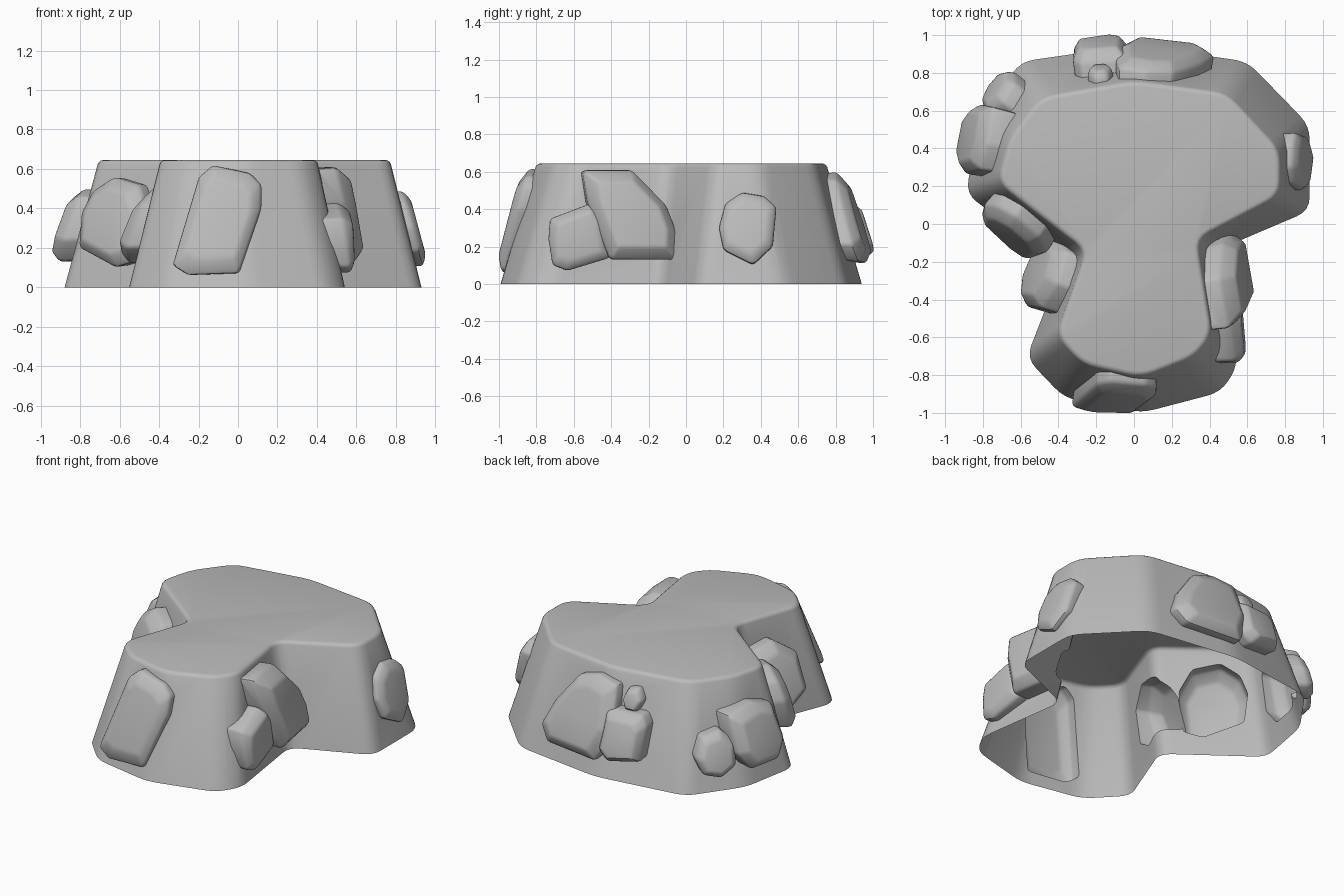
import bpy
import bmesh
import math
from mathutils import Vector

cube = bpy.data.objects.get("Cube")
if cube:
    bpy.data.objects.remove(cube, do_unlink=True)

HEIGHT = 0.645
LEAN = 0.27        # how far the wall leans back per unit of height
MID = 0.32         # height at which rock anchors touch the wall

stone = bpy.data.materials.new("grey_stone")
stone.use_nodes = True
stone.diffuse_color = (0.5, 0.5, 0.5, 1)
shader = stone.node_tree.nodes["Principled BSDF"]
shader.inputs["Base Color"].default_value = stone.diffuse_color
shader.inputs["Roughness"].default_value = 0.8

scene_collection = bpy.context.collection
rocks = bpy.data.collections.new("rocks")
scene_collection.children.link(rocks)


def make(name, bm, collection):
    """Turn a bmesh into a stone object."""
    mesh = bpy.data.meshes.new(name)
    bm.to_mesh(mesh)
    bm.free()
    mesh.materials.append(stone)
    obj = bpy.data.objects.new(name, mesh)
    collection.objects.link(obj)
    return obj


def rounded(corners, radius, steps=5):
    """Outline whose corners are replaced by short curves."""
    pts = [Vector(c) for c in corners]
    out = []
    for i, p in enumerate(pts):
        ends = []
        for q in (pts[i - 1], pts[(i + 1) % len(pts)]):
            d = q - p
            ends.append(p + d.normalized() * min(radius, 0.42 * d.length))
        for k in range(steps):
            t = k / (steps - 1)
            out.append(ends[0] * (1 - t) ** 2 + p * 2 * t * (1 - t) + ends[1] * t ** 2)
    return out


def bridge(bm, low, high):
    n = len(low)
    for i in range(n):
        j = (i + 1) % n
        bm.faces.new((low[i], low[j], high[j], high[i]))


# Plateau: waisted outline with flared walls
top_corners = [(-.49, .67), (0, .755), (.49, .69), (.77, .39), (.77, .15),
               (.33, -.08), (.41, -.58), (.32, -.70), (.04, -.81), (-.27, -.74),
               (-.41, -.59), (-.25, -.14), (-.72, .22), (-.66, .45)]
base_corners = [(-.60, .86), (0, .945), (.60, .86), (.93, .52), (.93, .07),
                (.46, -.13), (.55, -.75), (.46, -.89), (.04, -1), (-.37, -.92),
                (-.57, -.71), (-.38, -.22), (-.89, .16), (-.82, .55)]
bm = bmesh.new()
base = [bm.verts.new((p.x, p.y, 0)) for p in rounded(base_corners, 0.075)]
rim = [bm.verts.new((p.x, p.y, HEIGHT)) for p in rounded(top_corners, 0.075)]
bridge(bm, base, rim)
bm.faces.new(base)
cap = bm.faces.new(rim)
bmesh.ops.recalc_face_normals(bm, faces=bm.faces)
bmesh.ops.bevel(bm, geom=list(cap.edges), offset=0.022, segments=3,
                profile=0.5, affect='EDGES', clamp_overlap=True)
plateau = make("rocky_plateau", bm, scene_collection)


# Rocks: outline along the wall (side, height), bulging outwards.
# A positive heavy value thickens the lower half, a negative one the upper.
def rock(name, anchor, facing, outline, bulge, heavy=0.2, soft=0.016):
    a = math.radians(facing)
    normal = Vector((math.cos(a), math.sin(a), 0))
    side = Vector((-math.sin(a), math.cos(a), 0))
    origin = Vector((anchor[0], anchor[1], 0))
    n = len(outline)
    cu = sum(u for u, z in outline) / n
    cz = sum(z for u, z in outline) / n
    half = max(abs(z - cz) for u, z in outline)
    bm = bmesh.new()
    rings = []
    for depth, scale in ((-0.07, 0.95), (bulge * 0.55, 1), (bulge, 0.72)):
        ring = []
        for u, z in outline:
            u, z = cu + (u - cu) * scale, cz + (z - cz) * scale
            tilt = 1 - heavy * (z - cz) / half if depth > 0 else 1
            d = depth * tilt - LEAN * (z - MID)
            p = origin + side * u + normal * d
            ring.append(bm.verts.new((p.x, p.y, z)))
        rings.append(ring)
    for low, high in zip(rings, rings[1:]):
        bridge(bm, low, high)
    bm.faces.new(rings[0])
    bm.faces.new(rings[-1])
    bmesh.ops.recalc_face_normals(bm, faces=bm.faces)
    bevel = make(name, bm, rocks).modifiers.new("worn_edges", 'BEVEL')
    bevel.width = soft
    bevel.segments = 2
    bevel.limit_method = 'ANGLE'
    bevel.angle_limit = math.radians(18)


rock("front_rock", (-.1, -.87), -92,
     [(-.10, .56), (-.03, .62), (.16, .58), (.22, .52), (.22, .40),
      (.11, .07), (-.15, .06), (-.23, .11)], .085, 0)
rock("right_waist_rock", (-.39, -.29), 160,
     [(-.15, .48), (.03, .52), (.18, .42), (.20, .20), (.07, .12),
      (-.15, .15), (-.20, .33)], .14)
rock("right_notch_rock", (-.59, .01), -127,
     [(-.17, .49), (-.05, .56), (.12, .52), (.20, .38), (.17, .13),
      (.05, .10), (-.20, .20), (-.22, .38)], .115, 0)
rock("right_large_rock", (-.76, .42), 169,
     [(-.20, .47), (0, .50), (.14, .46), (.18, .24), (.10, .13),
      (-.12, .13), (-.20, .24)], .13, .1)
rock("right_small_rock", (-.65, .66), 144,
     [(-.08, .35), (.04, .38), (.13, .30), (.12, .16), (.02, .10),
      (-.09, .13), (-.13, .23)], .09, .1)
rock("back_large_rock", (.15, .82), 84,
     [(.23, .57), (.08, .60), (-.06, .56), (-.20, .37), (-.27, .21),
      (-.20, .12), (.18, .11), (.27, .30)], .11, .15)
rock("back_square_rock", (-.17, .82), 95,
     [(-.13, .44), (.11, .44), (.15, .38), (.14, .17), (-.08, .13),
      (-.15, .19)], .14, .05)
rock("back_pebble", (-.18, .81), 94,
     [(-.04, .56), (.03, .57), (.07, .50), (.04, .43), (-.04, .43),
      (-.07, .49)], .07, .1, .014)
rock("left_rock", (.845, .33), 0,
     [(-.12, .43), (-.03, .49), (.09, .47), (.155, .41), (.135, .20),
      (.03, .10), (-.13, .18), (-.155, .30)], .065, 0)
rock("left_waist_rock", (.44, -.31), 10,
     [(-.25, .61), (.02, .61), (.20, .42), (.25, .27), (.24, .13),
      (-.12, .13), (-.23, .44)], .16, -.05)
rock("left_low_rock", (.465, -.58), 4,
     [(-.15, .35), (.09, .44), (.15, .37), (.17, .14), (-.06, .07),
      (-.14, .10), (-.16, .24)], .095, -.45)

# Fuse the rocks into the wall as one skin, then open the underside
union = plateau.modifiers.new("fuse_rocks", 'BOOLEAN')
union.operation = 'UNION'
union.solver = 'EXACT'
union.operand_type = 'COLLECTION'
union.collection = rocks
bpy.ops.object.select_all(action='DESELECT')
plateau.select_set(True)
bpy.context.view_layer.objects.active = plateau
bpy.ops.object.modifier_apply(modifier=union.name)
for part in list(rocks.objects):
    bpy.data.objects.remove(part, do_unlink=True)
bpy.data.collections.remove(rocks)

bm = bmesh.new()
bm.from_mesh(plateau.data)
floor = [f for f in bm.faces if all(v.co.z < 0.001 for v in f.verts)]
bmesh.ops.delete(bm, geom=floor, context='FACES')
bm.to_mesh(plateau.data)
bm.free()
bpy.ops.object.shade_smooth_by_angle(angle=math.radians(30))
